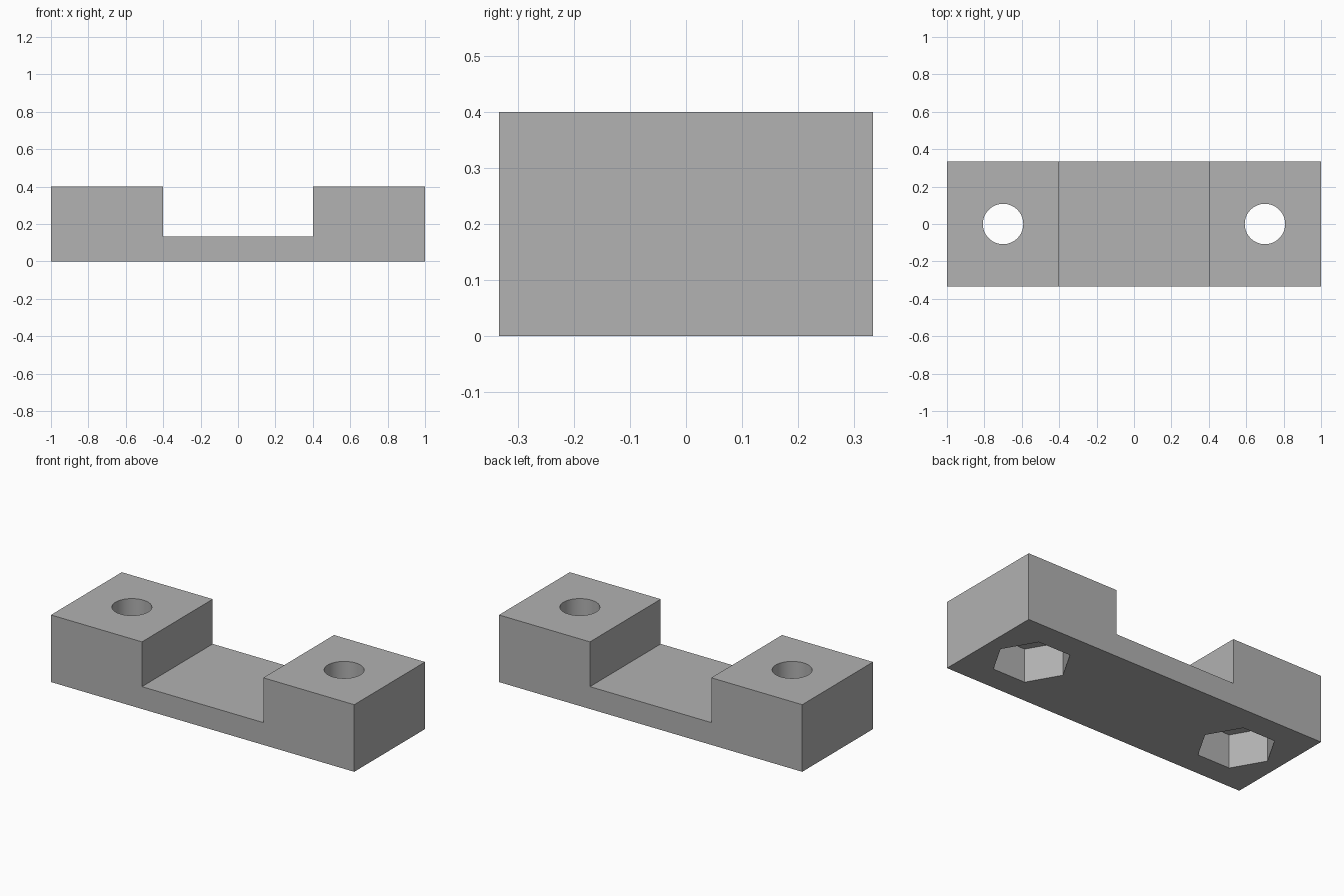
import bpy
import bmesh
import math

if "Cube" in bpy.data.objects:
    bpy.data.objects.remove(bpy.data.objects["Cube"], do_unlink=True)

HALF_WIDTH = 1 / 3
HEIGHT, STEP = 0.4, 0.133
NOTCH, BOLT_X = 0.4, 0.7
HOLE_RADIUS, NUT_RADIUS, NUT_DEPTH = 0.108, 0.2133, 0.2

# Material
grey = bpy.data.materials.new("plain grey")
grey.use_nodes = True
color = (0.445, 0.445, 0.445, 1)
grey.diffuse_color = color
grey.node_tree.nodes["Principled BSDF"].inputs["Base Color"].default_value = color

# Bracket body: stepped side profile extruded across the depth
half = [(1, 0), (1, HEIGHT), (NOTCH, HEIGHT), (NOTCH, STEP)]
profile = half + [(-x, z) for x, z in reversed(half)]
bm = bmesh.new()
face = bm.faces.new([bm.verts.new((x, -HALF_WIDTH, z)) for x, z in profile])
extruded = bmesh.ops.extrude_face_region(bm, geom=[face])["geom"]
bmesh.ops.translate(bm, vec=(0, 2 * HALF_WIDTH, 0),
                    verts=[v for v in extruded if isinstance(v, bmesh.types.BMVert)])
bmesh.ops.recalc_face_normals(bm, faces=bm.faces)
mesh = bpy.data.meshes.new("mounting_bracket")
bm.to_mesh(mesh)
bm.free()
bracket = bpy.data.objects.new("mounting_bracket", mesh)
bpy.context.collection.objects.link(bracket)
mesh.materials.append(grey)


def cut_prism(name, sides, radius, x, bottom, top):
    """Cut an upright prism out of the bracket."""
    bpy.ops.mesh.primitive_cylinder_add(
        vertices=sides, radius=radius, depth=top - bottom,
        location=(x, 0, (top + bottom) / 2), rotation=(0, 0, math.pi / 2))
    cutter = bpy.context.object
    cutter.name = name
    cutter.hide_render = True
    cutter.data.materials.append(grey)
    cut = bracket.modifiers.new(name, 'BOOLEAN')
    cut.operation = 'DIFFERENCE'
    cut.solver = 'EXACT'
    cut.object = cutter
    bpy.ops.object.select_all(action='DESELECT')
    bpy.context.view_layer.objects.active = bracket
    bracket.select_set(True)
    bpy.ops.object.modifier_apply(modifier=cut.name)
    bpy.data.objects.remove(cutter, do_unlink=True)


# Hexagonal nut pockets underneath, then round bolt holes through each block
for x in (-BOLT_X, BOLT_X):
    cut_prism("nut_pocket_cutter", 6, NUT_RADIUS, x, -NUT_DEPTH, NUT_DEPTH)
    cut_prism("bolt_hole_cutter", 64, HOLE_RADIUS, x, NUT_DEPTH / 2, HEIGHT + 0.1)

# Smooth hole walls, sharp edges elsewhere
bpy.ops.object.shade_smooth_by_angle(angle=math.radians(30))
